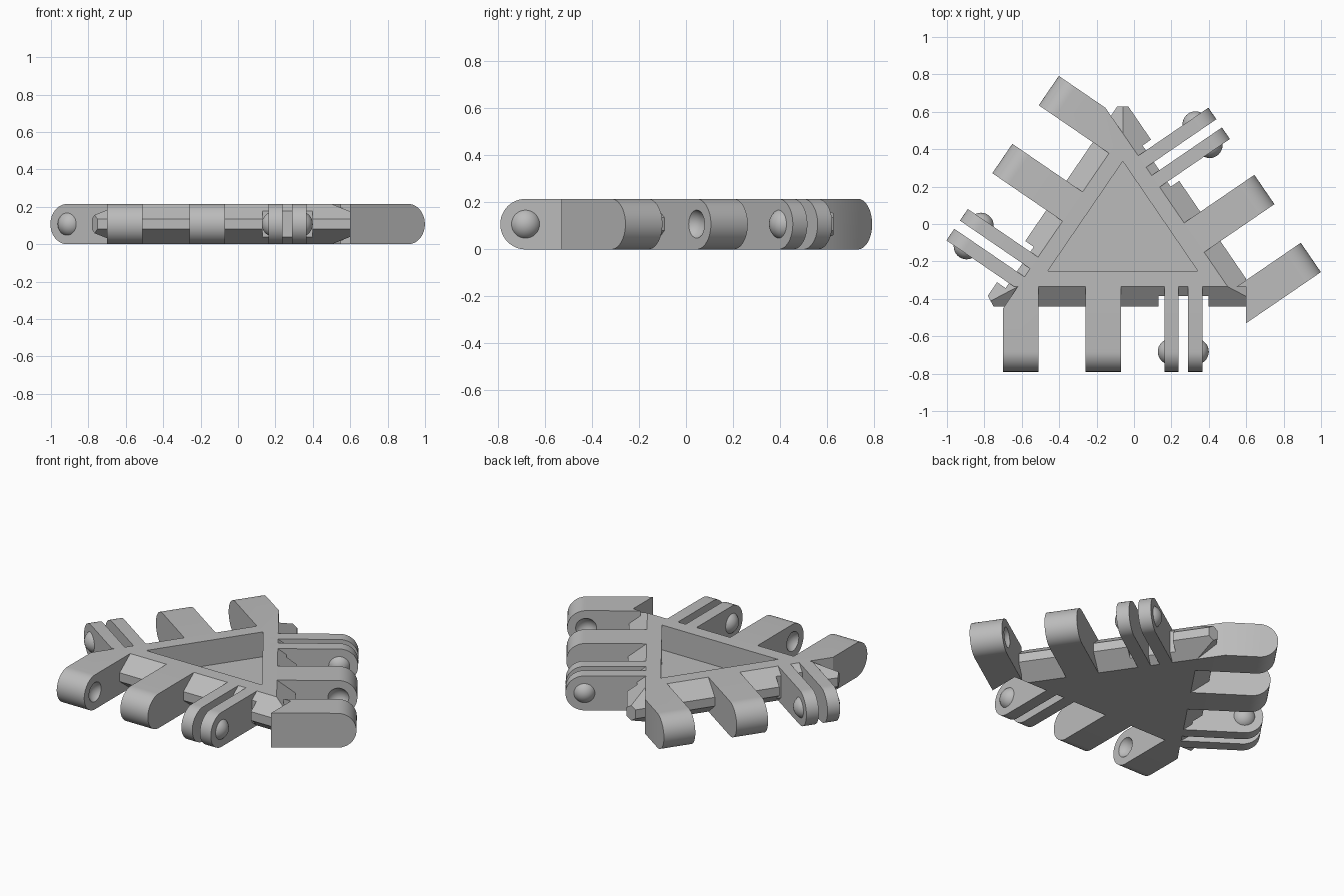
import bpy, bmesh, math
from mathutils import Matrix, Vector

old = bpy.data.objects.get("Cube")
if old:
    bpy.data.objects.remove(old)

HEIGHT, MID = 0.215, 0.1075
RIM, REACH = 0.085, 0.54          # top face edge and arm tip, out from the pocket edge
PIVOT = REACH - MID
CAP_R, CAP_H = 0.069, 0.035       # ball radius and how far it stands out

grey = bpy.data.materials.new("plain_grey")
grey.use_nodes = True
grey.diffuse_color = (0.5, 0.5, 0.5, 1)
grey.node_tree.nodes["Principled BSDF"].inputs["Base Color"].default_value = (0.5, 0.5, 0.5, 1)

# Pocket corners, counter-clockwise, and the three side frames (along, outward, up)
corners = [Vector(c) for c in ((-0.46, -0.25, 0), (0.34, -0.25, 0), (-0.06, 0.335, 0))]


def side_frame(i):
    a, b = corners[i], corners[(i + 1) % 3]
    d = (b - a).normalized()
    n = Vector((d.y, -d.x, 0))
    m = Matrix((d, n, (0, 0, 1))).transposed().to_4x4()
    m.translation = a
    return m


frames = [side_frame(i) for i in range(3)]


def outward(i):
    return frames[i].to_3x3() @ Vector((0, 1, 0))


def ring(offset, z):
    """Triangle grown by offset at height z."""
    pts = []
    for i, c in enumerate(corners):
        n1, n2 = outward(i - 1), outward(i)
        p = c + (n1 + n2) * (offset / (1 + n1.dot(n2)))
        pts.append((p.x, p.y, z))
    return pts


def clip(bm, point, normal):
    """Remove what lies on the normal side of a plane and close the cut."""
    geom = bm.verts[:] + bm.edges[:] + bm.faces[:]
    cut = bmesh.ops.bisect_plane(bm, geom=geom, plane_co=point, plane_no=normal, clear_outer=True)
    edges = [e for e in cut["geom_cut"] if isinstance(e, bmesh.types.BMEdge)]
    if edges:
        bmesh.ops.contextual_create(bm, geom=edges)


def finish(bm, name):
    bmesh.ops.recalc_face_normals(bm, faces=bm.faces[:])
    me = bpy.data.meshes.new(name)
    bm.to_mesh(me)
    bm.free()
    me.materials.append(grey)
    ob = bpy.data.objects.new(name, me)
    bpy.context.collection.objects.link(ob)
    return ob


def hull(points, name):
    bm = bmesh.new()
    for p in points:
        bm.verts.new(p)
    bmesh.ops.convex_hull(bm, input=bm.verts[:])
    bmesh.ops.dissolve_limit(bm, angle_limit=0.01, verts=bm.verts[:], edges=bm.edges[:])
    return bm


def activate(ob):
    bpy.ops.object.select_all(action='DESELECT')
    ob.select_set(True)
    bpy.context.view_layer.objects.active = ob


def carve(ob, cutter):
    cutter.hide_render = True
    mod = ob.modifiers.new("carve", 'BOOLEAN')
    mod.operation, mod.solver, mod.object = 'DIFFERENCE', 'EXACT', cutter
    activate(ob)
    bpy.ops.object.modifier_apply(modifier=mod.name)
    bpy.data.objects.remove(cutter)


def smooth(ob):
    activate(ob)
    bpy.ops.object.shade_smooth_by_angle(angle=math.radians(30))


def ball(i, t):
    bm = bmesh.new()
    bmesh.ops.create_uvsphere(bm, u_segments=32, v_segments=16, radius=CAP_R)
    bm.transform(frames[i] @ Matrix.Translation((t, PIVOT, MID)) @ Matrix.Rotation(math.pi / 2, 4, 'Y'))
    return bm


def arm(i, t0, t1, name, planes, sockets=()):
    """Bar with a round tip, cut to planes, with optional ball sockets."""
    profile = [(0.03, 0), (0.03, HEIGHT)]
    for k in range(25):
        a = math.pi * (0.5 - k / 24)
        profile.append((PIVOT + MID * math.cos(a), MID + MID * math.sin(a)))
    bm = bmesh.new()
    face = bm.faces.new([bm.verts.new((t0, n, z)) for n, z in profile])
    ext = bmesh.ops.extrude_face_region(bm, geom=[face])
    bmesh.ops.translate(bm, vec=(t1 - t0, 0, 0),
                        verts=[v for v in ext["geom"] if isinstance(v, bmesh.types.BMVert)])
    bm.transform(frames[i])
    for point, normal in planes:
        clip(bm, point, normal)
    ob = finish(bm, name)
    for t in sockets:
        carve(ob, finish(ball(i, t), "socket_cutter"))
    smooth(ob)


def knob(i, face_t, sign, name):
    """Ball cap standing out of a prong's flat side."""
    bm = ball(i, face_t - sign * (CAP_R - CAP_H))
    along = frames[i].to_3x3() @ Vector((sign, 0, 0))
    clip(bm, frames[i] @ Vector((face_t - sign * 0.005, PIVOT, MID)), -along)
    smooth(finish(bm, name))


# Body: bevelled triangle with blunted corners
bm = hull(ring(RIM, 0) + ring(RIM, HEIGHT) + ring(0.19, 0.08) + ring(0.19, 0.135), "body")
blunt = Vector((-0.885, -0.466, 0))
clip(bm, blunt * 0.87, blunt)
clip(bm, Vector((0, 0.627, 0)), Vector((0, 1, 0)))
clip(bm, Vector((0.6, 0, 0)), Vector((1, 0, 0)))
body = finish(bm, "body")
carve(body, finish(hull(ring(0, 0.06) + ring(0, 0.4), "pocket"), "pocket_cutter"))

# Hinge pattern on each side: two socket arms, then two prongs with knobs
starts = [-0.24, -0.378, -0.184]
names = ["front", "right_slope", "left_slope"]
for i, (s, side) in enumerate(zip(starts, names)):
    notch = [frames[i] @ Vector((t, n, z)) for t in (s + 0.83, s + 1.097)
             for n in (0.135, 0.3) for z in (-0.1, 0.4)]
    carve(body, finish(hull(notch, "notch"), "notch_cutter"))

    limits = [(frames[j] @ Vector((0, RIM, 0)), outward(j)) for j in ((i + 2) % 3, (i + 1) % 3)]
    hi, ball_in = s + 0.19, CAP_R - CAP_H
    if i == 1:
        # This corner arm runs on past the front edge
        arm(i, s, hi, side + "_corner_arm", [(Vector((0.6, 0, 0)), Vector((-1, 0, 0)))], [hi + ball_in])
        arm(i, s, hi, side + "_corner_arm_root", limits + [(Vector((0.6, 0, 0)), Vector((1, 0, 0)))])
    else:
        arm(i, s, hi, side + "_corner_arm", limits, [hi + ball_in])
    arm(i, s + 0.44, s + 0.63, side + "_middle_arm", limits, [s + 0.44 - ball_in])
    arm(i, s + 0.862, s + 0.937, side + "_inner_prong", limits)
    arm(i, s + 0.99, s + 1.065, side + "_outer_prong", limits)
    knob(i, s + 0.862, -1, side + "_inner_knob")
    knob(i, s + 1.065, 1, side + "_outer_knob")
